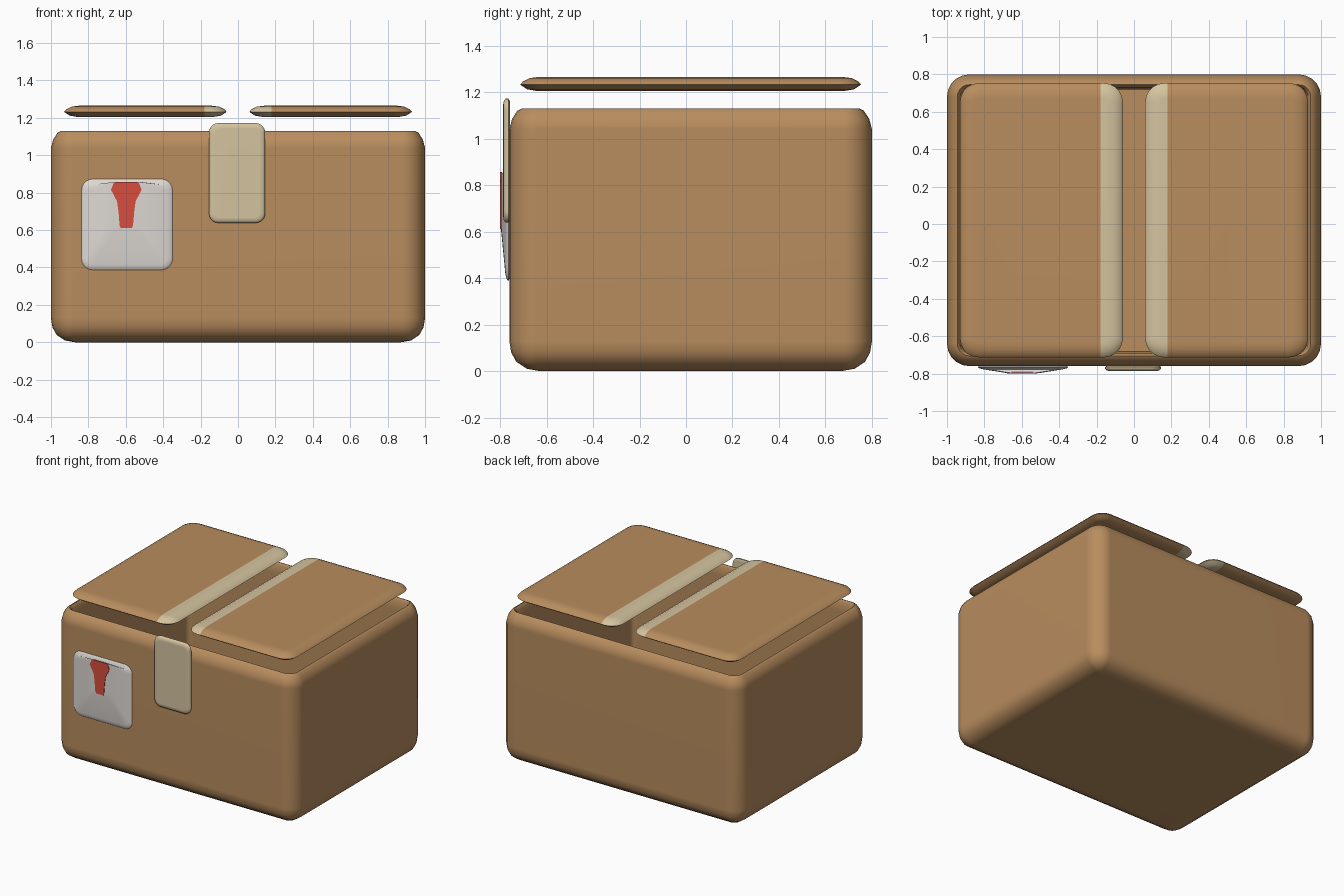
import bpy, bmesh
from math import cos, sin, pi
from mathutils import Matrix

if "Cube" in bpy.data.objects:
    bpy.data.objects.remove(bpy.data.objects["Cube"], do_unlink=True)


def material(name, rgb):
    m = bpy.data.materials.new(name)
    m.use_nodes = True
    m.diffuse_color = (*rgb, 1)
    m.node_tree.nodes["Principled BSDF"].inputs["Base Color"].default_value = (*rgb, 1)
    return m


cardboard = material("cardboard_brown", (0.48, 0.265, 0.112))
cream = material("tape_cream", (0.66, 0.55, 0.345))
paper = material("label_white", (0.73, 0.69, 0.655))
red = material("mark_red", (0.68, 0.075, 0.048))

UPRIGHT = Matrix.Rotation(pi / 2, 4, "X")   # turns a flat slab to face the front


def finish(name, bm, mats):
    bmesh.ops.recalc_face_normals(bm, faces=bm.faces)
    mesh = bpy.data.meshes.new(name)
    bm.to_mesh(mesh)
    bm.free()
    for m in mats:
        mesh.materials.append(m)
    obj = bpy.data.objects.new(name, mesh)
    bpy.context.collection.objects.link(obj)
    bpy.ops.object.select_all(action="DESELECT")
    obj.select_set(True)
    bpy.context.view_layer.objects.active = obj
    bpy.ops.object.shade_smooth_by_angle(angle=pi / 3)
    obj.modifiers.new("even_shading", "WEIGHTED_NORMAL").keep_sharp = True
    return obj


def outline(hx, hy, r, steps=5):
    """Rounded rectangle, counter-clockwise."""
    pts = []
    for q, (sx, sy) in enumerate([(1, 1), (-1, 1), (-1, -1), (1, -1)]):
        for i in range(steps + 1):
            a = (q + i / steps) * pi / 2
            pts.append((sx * (hx - r) + r * cos(a), sy * (hy - r) + r * sin(a)))
    return pts


def loft(cx, cy, hx, hy, radius, rings):
    """Stack rounded rectangles; each ring is inset x, inset y, height, shift y."""
    bm = bmesh.new()
    loops = []
    for ix, iy, z, shift in rings:
        r = max(radius - min(ix, iy), 0.03)
        loops.append([bm.verts.new((cx + x, cy + y + shift, z))
                      for x, y in outline(hx - ix, hy - iy, r)])
    for a, b in zip(loops, loops[1:]):
        for i in range(len(a)):
            j = (i + 1) % len(a)
            bm.faces.new((a[i], a[j], b[j], b[i]))
    bm.faces.new(loops[0])
    bm.faces.new(loops[-1])
    return bm


def even(*pairs):
    return [(i, i, z, 0) for i, z in pairs]


# Open box: rounded outside, rim, then down the inner walls to the floor
box = loft(0, 0.02, 1.0, 0.78, 0.12, even(
    (0.13, 0.0), (0.075, 0.01), (0.03, 0.04), (0.008, 0.08), (0, 0.13),
    (0, 1.04), (0.012, 1.085), (0.035, 1.12), (0.055, 1.13),
    (0.07, 1.115), (0.08, 1.05), (0.08, 0.1)))
finish("box_body", box, [cardboard])

# Two lid flaps with a strip of tape along the inner edges
for side, name in ((-1, "right_flap"), (1, "left_flap")):
    flap = loft(side * 0.495, 0.02, 0.435, 0.733, 0.1, even(
        (0.07, 1.205), (0.03, 1.212), (0, 1.232), (0.012, 1.246),
        (0.04, 1.26), (0.08, 1.265)))
    bmesh.ops.bisect_plane(flap, geom=flap.verts[:] + flap.edges[:] + flap.faces[:],
                           plane_co=(side * 0.18, 0, 0), plane_no=(1, 0, 0))
    for f in flap.faces:
        f.material_index = int(abs(f.calc_center_median().x) < 0.18)
    finish(name, flap, [cardboard, cream])

# Tape hanging down the front
tape = loft(-0.005, 0.905, 0.15, 0.267, 0.05, even(
    (0.015, 0.756), (0, 0.764), (0, 0.775), (0.012, 0.784), (0.03, 0.787)))
tape.transform(UPRIGHT)
finish("front_tape", tape, [cream])

# Paper label, swelling under the mark
label = loft(-0.593, 0.63, 0.243, 0.243, 0.06, even(
    (0.02, 0.756), (0, 0.764), (0.008, 0.771), (0.03, 0.777))
    + [(0.15, 0.12, 0.796, 0.105)])
label.transform(UPRIGHT)
finish("shipping_label", label, [paper])

# Red mark: a thin plate from half widths at falling heights
half = [(0.055, 0.857), (0.068, 0.85), (0.082, 0.815), (0.05, 0.755),
        (0.042, 0.7), (0.036, 0.625), (0.03, 0.61)]
mark = bmesh.new()
front = [mark.verts.new((-0.597 + w, -0.8, z)) for w, z in half]
front += [mark.verts.new((-0.597 - w, -0.8, z)) for w, z in reversed(half)]
face = mark.faces.new(front)
back = bmesh.ops.extrude_face_region(mark, geom=[face], use_keep_orig=True)
for v in back["geom"]:
    if isinstance(v, bmesh.types.BMVert):
        v.co.y += 0.008
finish("label_mark", mark, [red])
